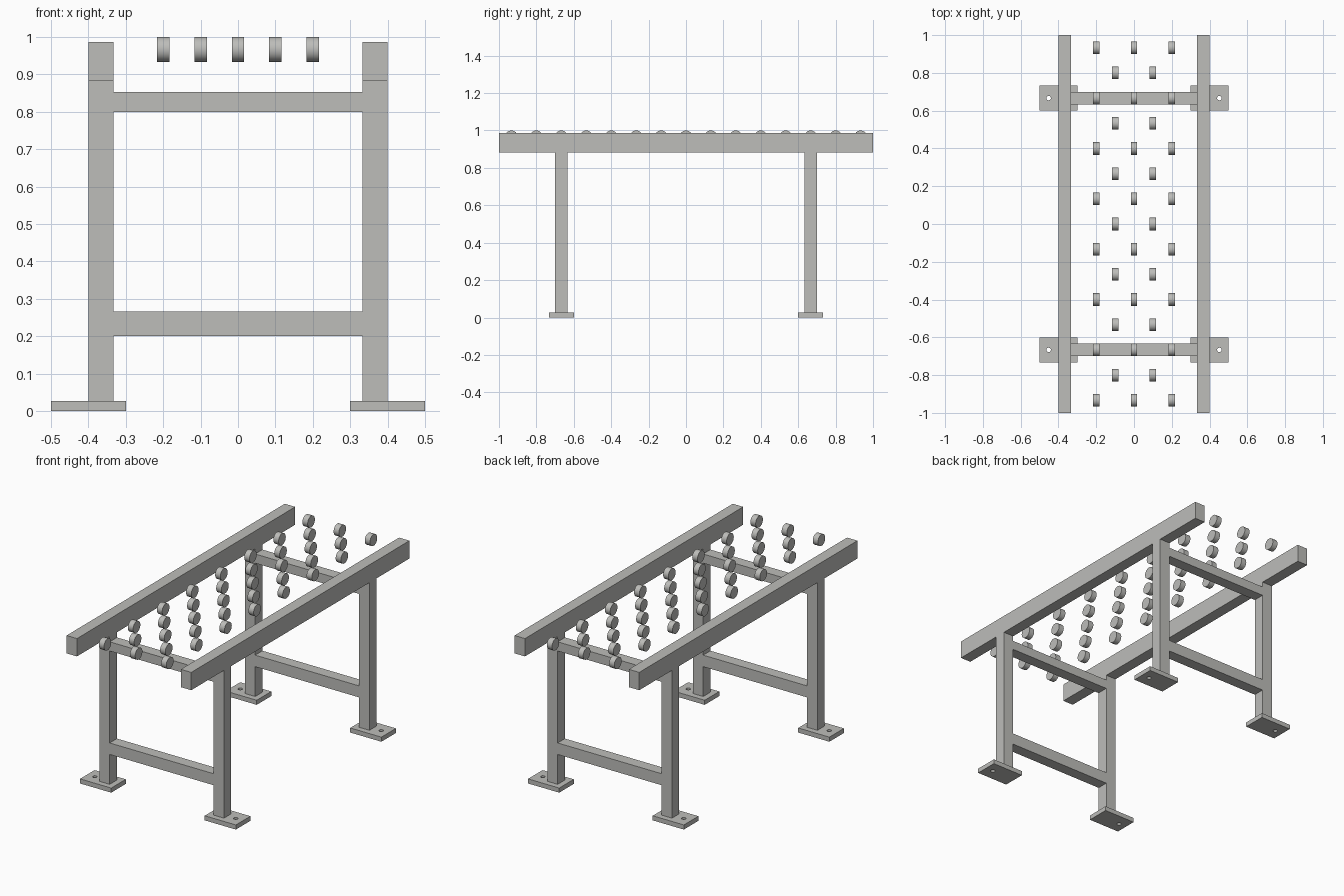
import bpy
import bmesh
import math
from mathutils import Matrix, Vector

default = bpy.data.objects.get("Cube")
if default:
    bpy.data.objects.remove(default, do_unlink=True)

# Single painted steel colour
STEEL = (0.51, 0.51, 0.49, 1.0)
steel = bpy.data.materials.new("light_grey_steel")
steel.use_nodes = True
steel.diffuse_color = STEEL
steel.node_tree.nodes["Principled BSDF"].inputs["Base Color"].default_value = STEEL


def add_object(name, bm):
    bmesh.ops.recalc_face_normals(bm, faces=bm.faces)
    mesh = bpy.data.meshes.new(name)
    bm.to_mesh(mesh)
    bm.free()
    mesh.materials.append(steel)
    obj = bpy.data.objects.new(name, mesh)
    bpy.context.collection.objects.link(obj)
    return obj


def box(name, low, high):
    low, high = Vector(low), Vector(high)
    bm = bmesh.new()
    bmesh.ops.create_cube(bm, size=1, matrix=Matrix.Translation((low + high) / 2)
                          @ Matrix.Diagonal((*(high - low), 1)))
    return add_object(name, bm)


def foot_plate(name, cx, cy, hole_x):
    # Rectangle outline with a round bolt hole, filled and extruded upwards
    bm = bmesh.new()
    corners = [bm.verts.new((cx + sx * 0.1, cy + sy * 0.0667, 0))
               for sx, sy in ((-1, -1), (1, -1), (1, 1), (-1, 1))]
    turns = [math.tau * i / 24 for i in range(24)]
    ring = [bm.verts.new((hole_x + 0.012 * math.cos(a), cy + 0.012 * math.sin(a), 0))
            for a in turns]
    for loop in (corners, ring):
        for i, vert in enumerate(loop):
            bm.edges.new((loop[i - 1], vert))
    bmesh.ops.triangle_fill(bm, edges=bm.edges[:], use_beauty=True)
    top = bmesh.ops.extrude_face_region(bm, geom=bm.faces[:], use_keep_orig=True)
    verts = [g for g in top["geom"] if isinstance(g, bmesh.types.BMVert)]
    bmesh.ops.translate(bm, verts=verts, vec=(0, 0, PLATE_TOP))
    return add_object(name, bm)


INNER, OUTER = 0.3333, 0.4
RAIL_BOTTOM, RAIL_TOP = 0.8833, 0.9867
PLATE_TOP = 0.0267
LEG_Y, HALF = 0.6667, 0.0333

# Side rails, legs and foot plates
for side, s in (("left", 1), ("right", -1)):
    x0, x1 = sorted((s * INNER, s * OUTER))
    box(f"{side}_rail", (x0, -1, RAIL_BOTTOM), (x1, 1, RAIL_TOP))
    for end, y in (("front", -LEG_Y), ("back", LEG_Y)):
        box(f"{end}_{side}_leg", (x0, y - HALF, PLATE_TOP), (x1, y + HALF, RAIL_BOTTOM))
        foot_plate(f"{end}_{side}_foot_plate", s * 0.4, y, s * 0.452)

# Crossbars joining each pair of legs
for end, y in (("front", -LEG_Y), ("back", LEG_Y)):
    for level, z0, z1 in (("upper", 0.8, 0.8533), ("lower", 0.2, 0.2667)):
        box(f"{end}_{level}_crossbar", (-INNER, y - HALF, z0), (INNER, y + HALF, z1))

# Staggered rows of skate wheels, alternating three and two
bm = bmesh.new()
for row in range(15):
    y = (row - 7) * 0.1333
    for x in ((-0.2, 0, 0.2) if row % 2 == 0 else (-0.1, 0.1)):
        bmesh.ops.create_cone(bm, cap_ends=True, segments=32, radius1=HALF, radius2=HALF,
                              depth=0.0333, matrix=Matrix.Translation((x, y, 0.9667))
                              @ Matrix.Rotation(math.pi / 2, 4, "Y"))
wheels = add_object("skate_wheels", bm)
bpy.ops.object.select_all(action="DESELECT")
wheels.select_set(True)
bpy.context.view_layer.objects.active = wheels
bpy.ops.object.shade_smooth_by_angle(angle=math.radians(30))
